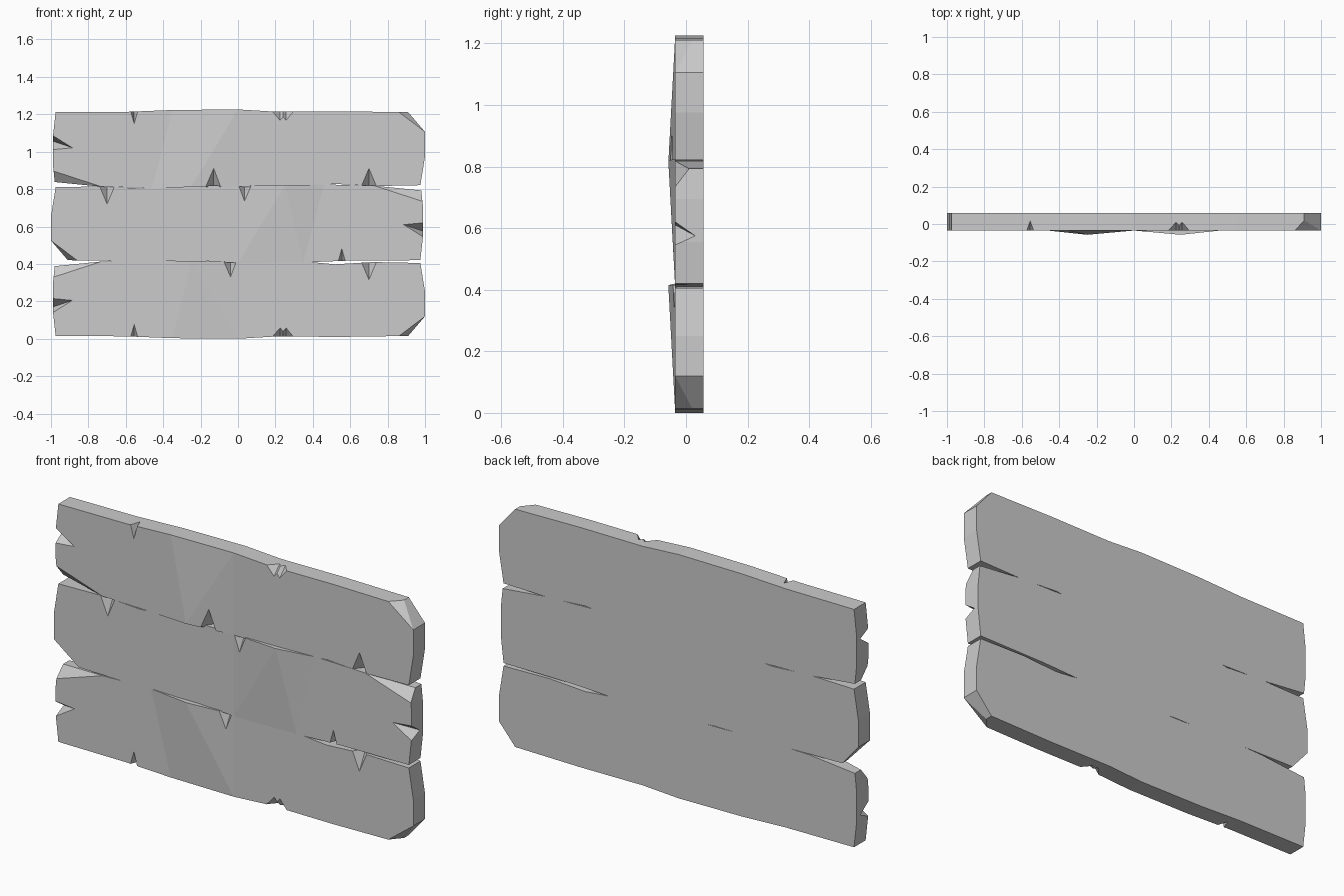
import bpy, bmesh
from mathutils import Vector

if "Cube" in bpy.data.objects:
    bpy.data.objects.remove(bpy.data.objects["Cube"])

FRONT, BACK, BULGE = -0.035, 0.0575, -0.0575

# Plank outline (x, z), counter-clockwise seen from the front
LOW = [(-.975, .015), (-.6, .013), (-.35, .003), (0, 0), (.2, .012), (.55, .01), (.91, .015)]
RIGHT = [(1.0, .12), (1.0, .25), (.975, .405)]
TOP = [(.72, .41), (.52, .398), (.3, .418), (0, .413), (-.25, .415), (-.46, .42), (-.73, .413), (-.98, .388)]
LEFT = [(-.99, .29), (-.99, .15)]


def mesh_object(name, bm):
    bmesh.ops.recalc_face_normals(bm, faces=bm.faces)
    me = bpy.data.meshes.new(name)
    bm.to_mesh(me)
    bm.free()
    ob = bpy.data.objects.new(name, me)
    bpy.context.collection.objects.link(ob)
    return ob


def blank():
    """Plank with a straight back and one raised point on the front top edge."""
    pts = LOW + RIGHT + TOP + LEFT
    n = len(pts)
    bm = bmesh.new()
    f = [bm.verts.new((x, BULGE if (x, z) == (-.25, .415) else FRONT, z)) for x, z in pts]
    b = [bm.verts.new((x, BACK, z)) for x, z in pts]
    for i in range(n):
        j = (i + 1) % n
        bm.faces.new((f[i], f[j], b[j], b[i]))
    bm.faces.new(b[::-1])
    peak, before, after = (pts.index(p) for p in ((-.25, .415), (0, .413), (-.46, .42)))
    bm.faces.new(f[3:before + 1])
    bm.faces.new(f[after:] + f[:3])
    for i, j in ((3, before), (2, 3), (after, 2)):
        bm.faces.new((f[i], f[j], f[peak]))
    return mesh_object("plank", bm)


def cut(ob, pts, pivot, scale):
    """Subtract a tetrahedron grown about a pivot lying on its cutting faces."""
    bm = bmesh.new()
    v = [bm.verts.new(pivot + (Vector(p) - pivot) * scale) for p in pts]
    for t in ((0, 1, 2), (0, 1, 3), (0, 2, 3), (1, 2, 3)):
        bm.faces.new([v[i] for i in t])
    cutter = mesh_object("cutter", bm)
    cutter.hide_render = True
    m = ob.modifiers.new("cut", 'BOOLEAN')
    m.operation, m.solver, m.object = 'DIFFERENCE', 'EXACT', cutter
    bpy.context.view_layer.objects.active = ob
    bpy.ops.object.modifier_apply(modifier=m.name)
    bpy.data.objects.remove(cutter)


def notch(ob, a, b, tip, deep):
    cut(ob, (a, b, tip, deep), (Vector(tip) + Vector(deep)) / 2, 1.9)


def edge_notch(ob, x, z, half, length, depth):
    notch(ob, (x - half, FRONT, z), (x + half, FRONT, z), (x, FRONT, z + length), (x, FRONT + depth, z))


def chip(ob, a, b, c, outside):
    cut(ob, (a, b, c, outside), (Vector(a) + Vector(b) + Vector(c)) / 3, 1.7)


def plank(name, mx, mz, off, mid_x, wide):
    ob = blank()
    ob.name = name
    # Broken corners
    chip(ob, (.86, FRONT, .014), (1, FRONT, .12), (.91, .02, .015), (.98, -.13, -.06))
    chip(ob, (-.73, FRONT, .413), (-.985, FRONT, .33), (-.98, .01, .388), (-1.05, -.13, .5))
    # Splits in the end and along both long edges
    notch(ob, (-.99, FRONT, .14), (-.99, FRONT, .215), (-.885, FRONT, .205), (-.99, .03, .17))
    edge_notch(ob, mid_x, .412, .03, -.075, .04)
    edge_notch(ob, .70, .41, .04, -.095, .05)
    edge_notch(ob, -.555, .012, .018, .065, .05)
    if wide:
        edge_notch(ob, .225, .012, .04, .046, .045)
        edge_notch(ob, .257, .012, .038, .046, .045)
    # Mirror into place
    bm = bmesh.new()
    bm.from_mesh(ob.data)
    for v in bm.verts:
        v.co.x *= mx
        v.co.z = off + mz * v.co.z
    if mx * mz < 0:
        bmesh.ops.reverse_faces(bm, faces=bm.faces)
    bm.to_mesh(ob.data)
    bm.free()


plank("bottom_plank", 1, 1, 0, -.04, True)
plank("middle_plank", -1, 1, .405, -.035, False)
plank("top_plank", 1, -1, 1.226, -.13, True)
